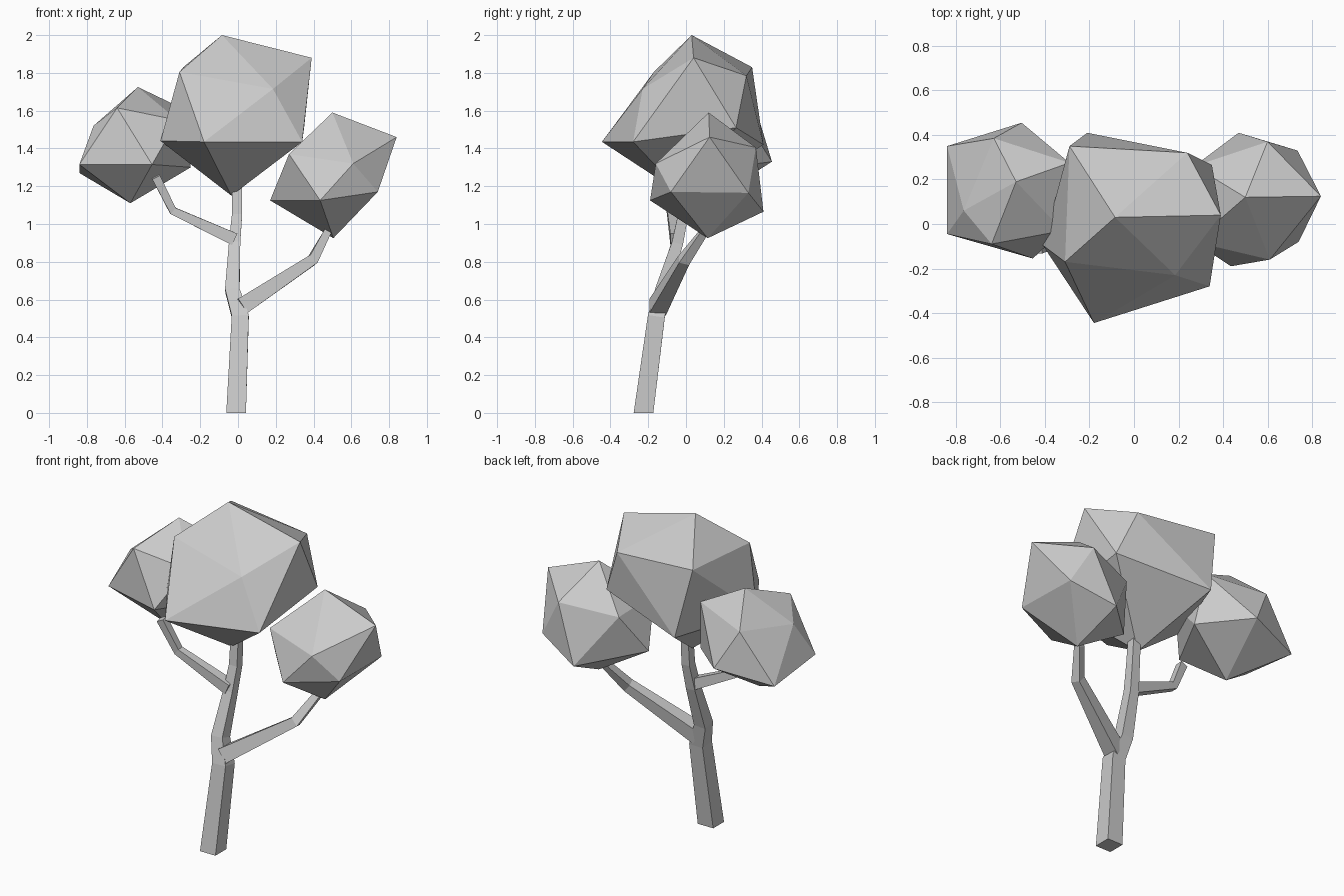
import bpy, bmesh
from mathutils import Vector

if "Cube" in bpy.data.objects:
    bpy.data.objects.remove(bpy.data.objects["Cube"])


def finish(bm, name):
    bmesh.ops.recalc_face_normals(bm, faces=bm.faces)
    mesh = bpy.data.meshes.new(name)
    bm.to_mesh(mesh)
    bm.free()
    bpy.context.collection.objects.link(bpy.data.objects.new(name, mesh))


def limb(name, path):
    """Tapered four-sided tube through (x, y, z, half width) nodes."""
    bm = bmesh.new()
    pts = [Vector(n[:3]) for n in path]
    rings = []
    for i, p in enumerate(pts):
        t = (pts[min(i + 1, len(pts) - 1)] - pts[max(i - 1, 0)]).normalized()
        if p.z == 0:
            t = Vector((0, 0, 1))          # flat cut on the ground
        u = t.cross(Vector((0, 1, 0))).normalized()
        v = t.cross(u)
        r = path[i][3]
        rings.append([bm.verts.new(p + r * (a * u + b * v))
                      for a, b in ((-1, -1), (1, -1), (1, 1), (-1, 1))])
    for lo, hi in zip(rings, rings[1:]):
        for k in range(4):
            j = (k + 1) % 4
            bm.faces.new((lo[k], lo[j], hi[j], hi[k]))
    bm.faces.new(rings[0])
    bm.faces.new(rings[-1])
    finish(bm, name)


def crown(name, top, upper, lower, bottom):
    """Irregular 20-sided leaf clump: a tip, two rings of five and a base point."""
    bm = bmesh.new()
    for co in (top, *upper, *lower, bottom):
        bm.verts.new(co)
    bmesh.ops.convex_hull(bm, input=bm.verts)
    finish(bm, name)


# Trunk and its two branches
limb("trunk", [(-.01, -.225, 0, .052), (.012, -.157, .51, .045),
               (-.03, -.125, .65, .038), (-.018, -.045, .9, .03),
               (-.005, -.015, 1.05, .027), (-.005, 0, 1.25, .025)])
limb("right_branch", [(.015, -.15, .56, .045), (.395, -.01, .81, .028),
                      (.47, .09, .95, .02), (.5, .12, 1.02, .018)])
limb("left_branch", [(-.02, -.05, .92, .033), (-.345, -.08, 1.07, .021),
                     (-.435, -.11, 1.25, .023)])

# Leaf clumps
crown("middle_crown", (-.085, .03, 2),
      [(.39, .04, 1.88), (.185, -.23, 1.715), (-.31, -.17, 1.805),
       (-.29, .35, 1.83), (.24, .32, 1.785)],
      [(.34, -.28, 1.435), (-.18, -.445, 1.435), (-.41, -.095, 1.44),
       (-.21, .41, 1.42), (.35, .265, 1.51)],
      (-.035, -.01, 1.15))
crown("right_crown", (.5, .12, 1.59),
      [(.84, .125, 1.46), (.61, -.16, 1.32), (.27, -.08, 1.37),
       (.27, .26, 1.36), (.6, .37, 1.405)],
      [(.74, -.08, 1.17), (.435, -.19, 1.125), (.17, .115, 1.125),
       (.47, .41, 1.065), (.735, .33, 1.165)],
      (.505, .115, .925))
crown("left_crown", (-.53, .19, 1.725),
      [(-.765, .06, 1.52), (-.64, -.09, 1.615), (-.32, -.03, 1.55),
       (-.29, .275, 1.61), (-.63, .385, 1.56)],
      [(-.84, -.045, 1.315), (-.455, -.155, 1.315), (-.25, .22, 1.3),
       (-.505, .455, 1.33), (-.84, .35, 1.27)],
      (-.57, .11, 1.11))
